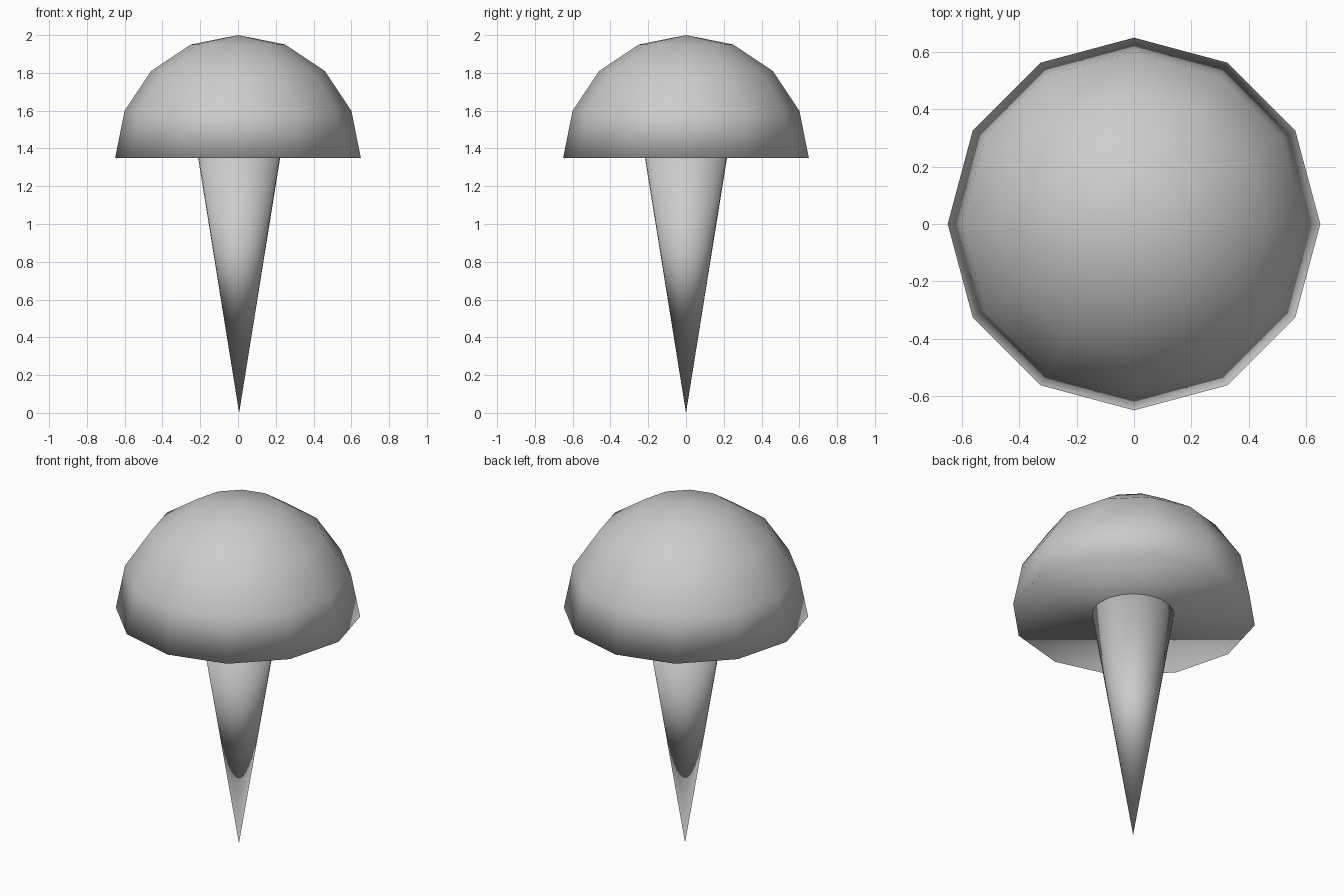
import bpy, bmesh
from math import sin, cos, pi

if "Cube" in bpy.data.objects:
    bpy.data.objects.remove(bpy.data.objects["Cube"])


def lathe(name, rings, apex_z, sides, cx=0.0):
    """Stack rings of (radius, z), close the first ring flat, end in a point."""
    bm = bmesh.new()
    loops = [[bm.verts.new((cx + r * cos(2 * pi * i / sides),
                            r * sin(2 * pi * i / sides), z))
              for i in range(sides)] for r, z in rings]
    apex = bm.verts.new((cx, 0, apex_z))
    bm.faces.new(loops[0])
    for i in range(sides):
        j = (i + 1) % sides
        for a, b in zip(loops, loops[1:]):
            bm.faces.new((a[i], a[j], b[j], b[i]))
        bm.faces.new((loops[-1][i], loops[-1][j], apex))
    bmesh.ops.recalc_face_normals(bm, faces=bm.faces)
    # smooth everywhere, including across the rim
    for f in bm.faces:
        f.smooth = True
    mesh = bpy.data.meshes.new(name)
    bm.to_mesh(mesh)
    bm.free()
    obj = bpy.data.objects.new(name, mesh)
    bpy.context.collection.objects.link(obj)
    return obj


# Scoop: closed twelve-sided half sphere
R, BASE = 0.65, 1.35
lathe("scoop", [(R * cos(k * pi / 8), BASE + R * sin(k * pi / 8))
                for k in range(4)], BASE + R, 12)

# Cone: round, point down, flat top against the scoop
lathe("cone", [(0.217, BASE)], 0.0, 32, cx=0.006)
